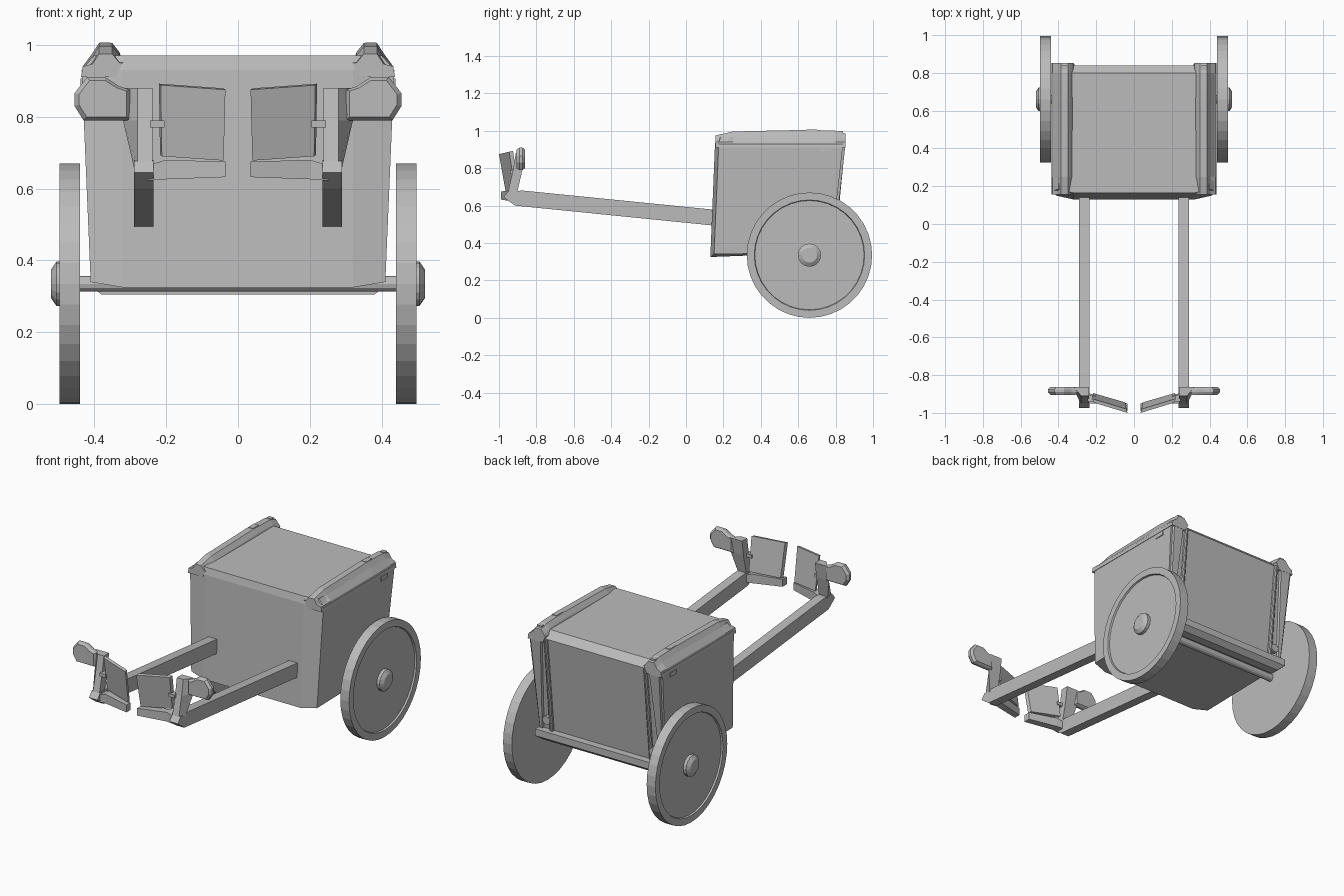
import bpy, bmesh
from math import cos, sin, tau

if "Cube" in bpy.data.objects:
    bpy.data.objects.remove(bpy.data.objects["Cube"])

COLOUR = (0.5, 0.5, 0.5, 1)
grey = bpy.data.materials.new("plain_grey")
grey.use_nodes = True
grey.diffuse_color = COLOUR
grey.node_tree.nodes["Principled BSDF"].inputs["Base Color"].default_value = COLOUR


def loft(name, rings, side=1):
    """Capped skin over matching rings of points; side=-1 mirrors in x."""
    bm = bmesh.new()
    rows = [[bm.verts.new((x * side, y, z)) for x, y, z in ring] for ring in rings]
    for a, b in zip(rows, rows[1:]):
        for i in range(len(a)):
            j = (i + 1) % len(a)
            bm.faces.new((a[i], a[j], b[j], b[i]))
    bm.faces.new(rows[0])
    bm.faces.new(rows[-1])
    bmesh.ops.recalc_face_normals(bm, faces=bm.faces)
    mesh = bpy.data.meshes.new(name)
    bm.to_mesh(mesh)
    bm.free()
    mesh.materials.append(grey)
    obj = bpy.data.objects.new(name, mesh)
    bpy.context.collection.objects.link(obj)
    return obj


def box(name, x, y, z, side=1):
    """Box from (min, max) pairs."""
    loft(name, [[(x[0], y[0], h), (x[1], y[0], h), (x[1], y[1], h), (x[0], y[1], h)] for h in z], side)


def lathe_x(name, profile, y, z, side=1, n=32):
    """Turned part around an x-wise axis from (radius, x) pairs."""
    loft(name, [[(x, y + r * cos(tau * i / n), z + r * sin(tau * i / n))
                 for i in range(n)] for r, x in profile], side)


def rod(name, a, b, r, side=1, n=10):
    """Upright rod with level ends."""
    loft(name, [[(p[0] + r * cos(tau * i / n), p[1] + r * sin(tau * i / n), p[2])
                 for i in range(n)] for p in (a, b)], side)


# Cargo box with chamfered front corners
def box_ring(w, front, back, z_front, z_side, z_back):
    half = [(0.32, front, z_front), (w, front + 0.02, z_side), (w, back, z_back)]
    return half + [(-x, y, z) for x, y, z in reversed(half)]


loft("cargo_box", [
    box_ring(0.41, 0.13, 0.775, 0.325, 0.34, 0.35),
    box_ring(0.435, 0.155, 0.84, 0.93, 0.93, 0.93),
    box_ring(0.40, 0.165, 0.80, 0.97, 0.97, 0.97)])

# Rear sill and axle
loft("rear_sill", [[(-w, 0.74, z), (w, 0.74, z), (w, back, z), (-w, back, z)]
                   for w, back, z in ((0.38, 0.79, 0.305), (0.41, 0.82, 0.33), (0.41, 0.82, 0.37))])
lathe_x("axle", [(0.022, -0.47), (0.022, 0.47)], 0.66, 0.335, n=12)

for s, tag in ((1, "left"), (-1, "right")):
    # Top rail, rising from the front
    loft("top_rail_" + tag, [
        [(0.32, y, 0.95), (0.33, y, h - 0.025), (0.35, y, h), (0.387, y, h),
         (0.405, y, h - 0.028), (0.432, y, 0.94), (0.437, y, 0.91), (0.34, y, 0.91)]
        for y, h in ((0.157, 0.975), (0.25, 0.996), (0.65, 1.005), (0.80, 1.0), (0.852, 0.985))], s)
    box("rail_slot_" + tag, (0.355, 0.385), (0.645, 0.70), (0.995, 1.007), s)
    box("rail_socket_" + tag, (0.355, 0.385), (0.815, 0.84), (0.985, 0.998), s)
    box("side_slot_" + tag, (0.42, 0.438), (0.71, 0.77), (0.882, 0.907), s)

    # Tapered rear corner post, pipe and knob
    loft("rear_post_" + tag, [
        [(a, y - 0.05, z), (b, y - 0.05, z), (b - 0.01, y, z), (a + 0.015, y, z)]
        for a, b, y, z in ((0.37, 0.41, 0.79, 0.37), (0.34, 0.43, 0.852, 0.92))], s)
    rod("rear_pipe_" + tag, (0.325, 0.785, 0.37), (0.325, 0.84, 0.93), 0.012, s)
    knob = [[(0.35 + 0.025 * cos(tau * i / 12), y, 0.43 + 0.025 * sin(tau * i / 12))
             for i in range(12)] for y in (0.76, 0.805)]
    loft("rear_knob_" + tag, knob, s)

    # Wheel with recessed disc, and hub cap
    lathe_x("wheel_" + tag, [(0.335, 0.44), (0.335, 0.497), (0.295, 0.497), (0.292, 0.487)],
            0.66, 0.335, s, 36)
    lathe_x("hub_" + tag, [(0.062, 0.47), (0.062, 0.505), (0.04, 0.52)], 0.66, 0.335, s, 16)

    # Pull shaft with bevelled tip
    shaft = [(0.2, 0.488), (0.2, 0.573), (-0.87, 0.68), (-0.95, 0.677), (-0.975, 0.645), (-0.915, 0.60)]
    loft("shaft_" + tag, [[(x, y, z) for y, z in shaft] for x in (0.235, 0.29)], s)

    # Leaning upright with a splayed outer face
    loft("upright_" + tag, [
        [(0.238, f, z), (0.28, f, z), (b, r, z), (0.238, r, z)]
        for f, r, b, z in ((-0.955, -0.905, 0.29, 0.66), (-0.925, -0.875, 0.32, 0.79),
                           (-0.91, -0.862, 0.32, 0.88))], s)

    # Rounded outer paddle
    paddle = [(0.30, 0.875), (0.33, 0.885), (0.37, 0.91), (0.42, 0.91), (0.44, 0.885),
              (0.455, 0.865), (0.455, 0.83), (0.43, 0.79), (0.30, 0.79)]
    loft("paddle_" + tag, [
        [(0.37 + (x - 0.37) * k, y, 0.85 + (z - 0.85) * k) for x, z in paddle]
        for y, k in ((-0.905, 0.85), (-0.89, 1), (-0.875, 1), (-0.862, 0.85))], s)

    # Inward foot bar, tilted plate and its clip
    loft("foot_bar_" + tag, [
        [(x, f, lo), (x, r, lo), (x, r, hi), (x, f, hi)]
        for x, f, r, lo, hi in ((0.25, -0.95, -0.895, 0.622, 0.665), (0.20, -0.95, -0.905, 0.626, 0.68),
                                (0.035, -0.99, -0.95, 0.632, 0.675))], s)
    plate = [(0.035, -1.0, 0.875), (0.215, -0.945, 0.888), (0.212, -0.915, 0.69), (0.04, -0.965, 0.678)]
    loft("plate_" + tag, [[(x + d / 4, y + d, z + d / 5) for x, y, z in plate] for d in (0, 0.02)], s)
    box("plate_clip_" + tag, (0.205, 0.245), (-0.94, -0.905), (0.77, 0.79), s)
